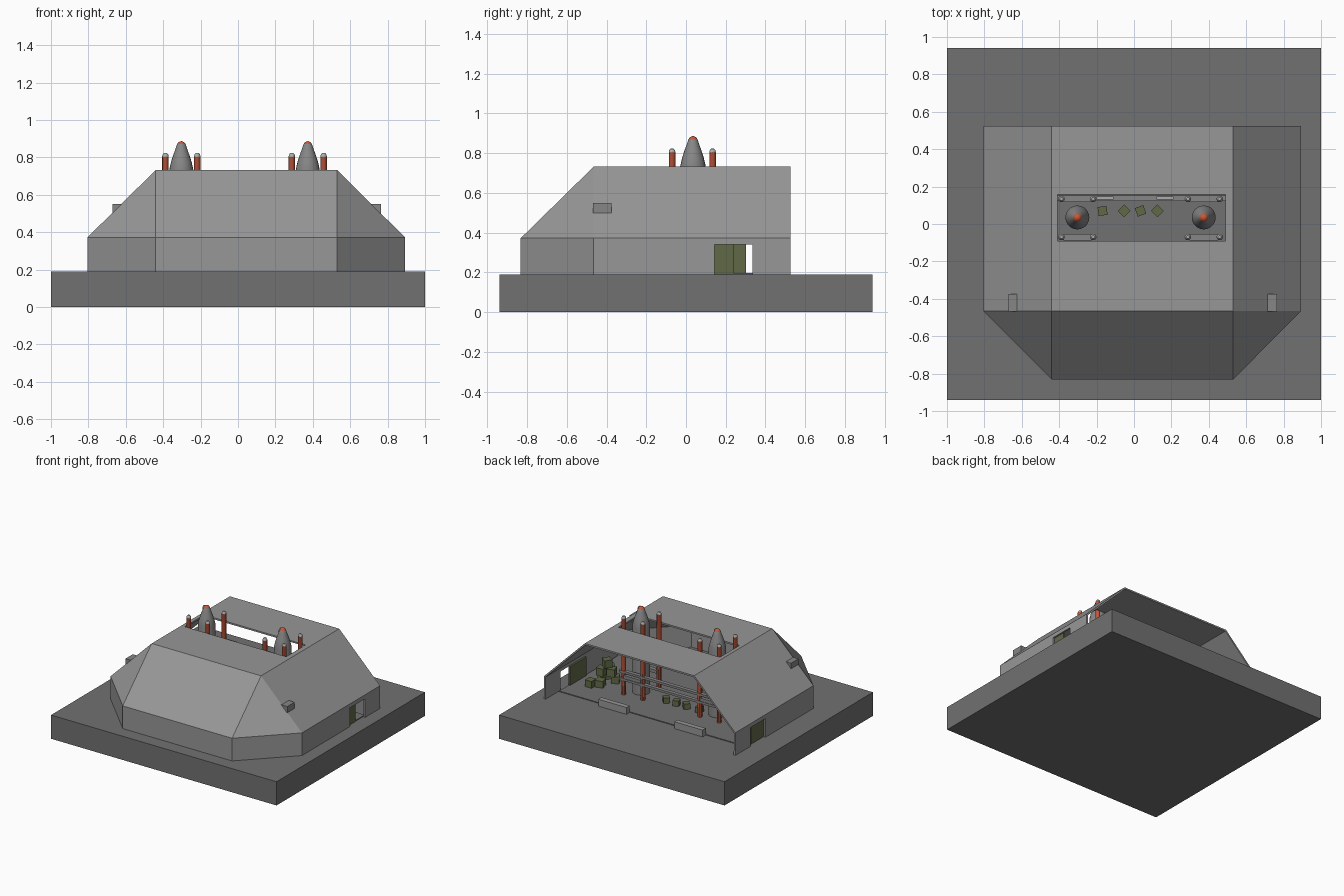
import bpy, bmesh, math
from mathutils import Matrix

if "Cube" in bpy.data.objects:
    bpy.data.objects.remove(bpy.data.objects["Cube"])


def material(name, rgb):
    m = bpy.data.materials.new(name)
    m.diffuse_color = (*rgb, 1)
    m.use_nodes = True
    m.node_tree.nodes["Principled BSDF"].inputs["Base Color"].default_value = m.diffuse_color
    return m


HULL = material("concrete_grey", (0.31, 0.31, 0.31))
BASE = material("dark_ground_grey", (0.165, 0.165, 0.165))
STEEL = material("steel_grey", (0.24, 0.24, 0.24))
PALE = material("pale_metal", (0.42, 0.42, 0.42))
RED = material("orange_red", (0.56, 0.10, 0.045))
GREEN = material("olive_green", (0.115, 0.14, 0.062))


def finish(name, bm, *mats):
    me = bpy.data.meshes.new(name)
    bm.to_mesh(me)
    bm.free()
    for m in mats:
        me.materials.append(m)
    ob = bpy.data.objects.new(name, me)
    bpy.context.collection.objects.link(ob)
    return ob


def box(name, x, y, z, mat, turn=0):
    """Box from (min, max) pairs, optionally turned about its own z axis."""
    bm = bmesh.new()
    size = [b - a for a, b in (x, y, z)]
    mid = [(a + b) / 2 for a, b in (x, y, z)]
    bmesh.ops.create_cube(bm, size=1, matrix=Matrix.Translation(mid)
                          @ Matrix.Rotation(turn, 4, 'Z') @ Matrix.Diagonal((*size, 1)))
    return finish(name, bm, mat)


def lathe(name, cx, cy, profile, sides, mats, split_z):
    """Revolve (radius, z) points; faces above split_z get the second material."""
    bm = bmesh.new()
    pts = [bm.verts.new((r, 0, z)) for r, z in profile]
    edges = [bm.edges.new(p) for p in zip(pts, pts[1:])]
    bmesh.ops.spin(bm, geom=pts + edges, cent=(0, 0, 0), axis=(0, 0, 1),
                   angle=2 * math.pi, steps=sides)
    bmesh.ops.remove_doubles(bm, verts=bm.verts, dist=1e-5)
    bmesh.ops.recalc_face_normals(bm, faces=bm.faces)
    for f in bm.faces:
        f.smooth = True
        f.material_index = int(f.calc_center_median().z > split_z)
    bmesh.ops.translate(bm, verts=bm.verts, vec=(cx, cy, 0))
    ob = finish(name, bm, *mats)
    bpy.context.view_layer.objects.active = ob
    ob.select_set(True)
    bpy.ops.object.shade_smooth_by_angle(angle=math.radians(35))
    ob.select_set(False)


FLOOR, EAVE, ROOF = 0.19, 0.372, 0.732

# ground slab
box("ground_slab", (-1, 1), (-0.94, 0.94), (0, FLOOR), BASE)

# bunker shell, open at the back
outer = [(-0.805, 0.525), (-0.805, -0.465), (-0.44, -0.832),
         (0.53, -0.832), (0.893, -0.465), (0.893, 0.525)]
upper = [(-0.44, 0.525), (-0.44, -0.465), (-0.44, -0.465),
         (0.53, -0.465), (0.53, -0.465), (0.53, 0.525)]
bm = bmesh.new()
rings = [[bm.verts.new((x, y, z)) for x, y in ring]
         for ring, z in ((outer, FLOOR), (outer, EAVE), (upper, ROOF))]
for low, high in zip(rings, rings[1:]):
    for i in range(5):
        bm.faces.new((low[i], low[i + 1], high[i + 1], high[i]))
top = rings[2]
bm.faces.new((top[0], top[1], top[3], top[5]))
bmesh.ops.remove_doubles(bm, verts=bm.verts, dist=1e-5)
bmesh.ops.recalc_face_normals(bm, faces=bm.faces)
bm.faces.ensure_lookup_table()
if max(bm.faces, key=lambda f: f.calc_center_median().z).normal.z < 0:
    bmesh.ops.reverse_faces(bm, faces=bm.faces)
shell = finish("bunker_shell", bm, HULL)
solid = shell.modifiers.new("thickness", 'SOLIDIFY')
solid.thickness, solid.offset = 0.014, -1

# roof hatch and side door openings
cutters = [box("hatch_cutter", (-0.41, 0.49), (-0.09, 0.157), (0.6, 0.9), HULL),
           box("door_cutter", (-1.2, 1.2), (0.143, 0.335), (0.1, 0.34), HULL)]
for c in cutters:
    cut = shell.modifiers.new(c.name, 'BOOLEAN')
    cut.operation, cut.solver, cut.object = 'DIFFERENCE', 'EXACT', c
    c.hide_render = True
    c.hide_viewport = True
    c.display_type = 'WIRE'

# sliding doors just inside the walls
box("right_door", (0.862, 0.876), (0.03, 0.238), (FLOOR, 0.345), GREEN)
box("left_door", (-0.788, -0.774), (0.10, 0.303), (FLOOR, 0.345), GREEN)

# small sensor boxes on the side slopes
box("right_sensor_box", (0.66, 0.765), (-0.468, -0.375), (0.5, 0.55), STEEL)
box("left_sensor_box", (-0.67, -0.57), (-0.468, -0.375), (0.5, 0.55), STEEL)

# interior floor edge
box("interior_floor", (-0.785, 0.873), (-0.45, 0.36), (FLOOR, FLOOR + 0.006), BASE)

# missiles, each with four guide posts, tie bars and a console
missile = [(0, 0.2), (0.064, 0.2), (0.064, 0.735), (0.055, 0.775), (0.044, 0.81),
           (0.031, 0.845), (0.023, 0.87), (0.015, 0.881), (0, 0.887)]
post = [(0, FLOOR), (0.017, FLOOR), (0.017, 0.803), (0.0175, 0.804),
        (0.015, 0.815), (0.009, 0.822), (0, 0.824)]
for side, cx in (("left", -0.303), ("right", 0.373)):
    lathe(side + "_missile", cx, 0.035, missile, 20, (STEEL, RED), 0.868)
    for dx in (-0.085, 0.085):
        for y in (-0.07, 0.134):
            lathe(side + "_guide_post", cx + dx, y, post, 10, (RED, PALE), 0.8032)
    for y in (-0.07, 0.134):
        for z in (0.33, 0.57):
            box(side + "_tie_bar", (cx - 0.075, cx + 0.075), (y - 0.017, y + 0.017),
                (z, z + 0.025), STEEL)
    box(side + "_console", (cx - 0.125, cx + 0.125), (0.36, 0.40), (FLOOR, 0.245), HULL)

# long gantry rails behind the missiles
for z in (0.31, 0.37, 0.57):
    box("gantry_rail", (-0.41, 0.49), (0.122, 0.152), (z, z + 0.018), STEEL)
for x in (-0.155, 0.165):
    box("gantry_bracket", (x - 0.045, x + 0.045), (0.13, 0.148), (0.588, 0.6), PALE)

# scattered crates below the hatch
for i, x in enumerate((-0.168, -0.053, 0.035, 0.125)):
    s = 0.024
    box("floor_crate", (x - s, x + s), (0.07 - s, 0.07 + s), (FLOOR, FLOOR + 0.05),
        GREEN, math.radians((8, 45, 20, 45)[i]))

# crate piles beside both missiles: (distance from centre, y, level)
pile = [(0.69, 0.16, 0), (0.66, 0.06, 0), (0.63, 0.12, 0), (0.67, -0.03, 0),
        (0.58, 0.0, 0), (0.67, 0.05, 1), (0.64, -0.02, 1), (0.60, 0.02, 1), (0.64, 0.02, 2)]
for sx in (-1, 1):
    for i, (d, y, level) in enumerate(pile):
        x, z, s = 0.045 + sx * d, FLOOR + 0.062 * level, 0.03
        box("stacked_crate", (x - s, x + s), (y - s, y + s), (z, z + 0.06),
            GREEN, math.radians(i * 37 % 60))
